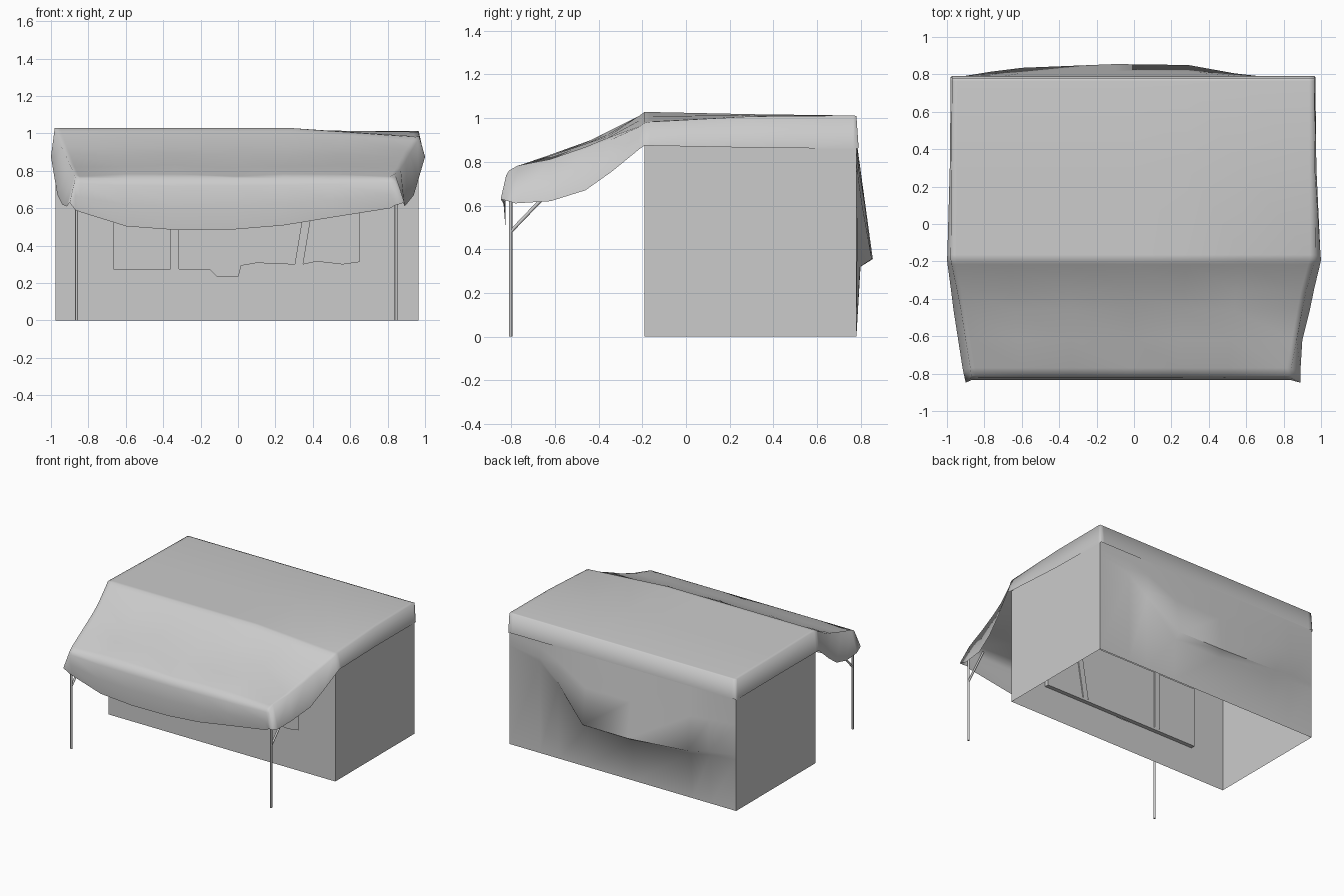
import bpy, bmesh, math
from mathutils import Vector

if "Cube" in bpy.data.objects:
    bpy.data.objects.remove(bpy.data.objects["Cube"])


def make(name, verts, faces, angle=180):
    me = bpy.data.meshes.new(name)
    ob = bpy.data.objects.new(name, me)
    bpy.context.collection.objects.link(ob)
    me.from_pydata([tuple(v) for v in verts], [], faces)
    bm = bmesh.new()
    bm.from_mesh(me)
    bmesh.ops.remove_doubles(bm, verts=bm.verts, dist=1e-4)
    bmesh.ops.recalc_face_normals(bm, faces=bm.faces)
    bm.to_mesh(me)
    bm.free()
    bpy.ops.object.select_all(action='DESELECT')
    bpy.context.view_layer.objects.active = ob
    ob.select_set(True)
    bpy.ops.object.shade_smooth_by_angle(angle=math.radians(angle))
    return ob


def sheets(name, grids, angle=180):
    """Join one or more vertex grids into a single surface."""
    verts, faces = [], []
    for rows in grids:
        o, n = len(verts), len(rows[0])
        verts += [v for row in rows for v in row]
        faces += [(o + r * n + c, o + r * n + c + 1, o + (r + 1) * n + c + 1, o + (r + 1) * n + c)
                  for r in range(len(rows) - 1) for c in range(n - 1)]
    return make(name, verts, faces, angle)


def rod(name, a, b, r=0.008):
    a, b = Vector(a), Vector(b)
    bpy.ops.mesh.primitive_cylinder_add(vertices=8, radius=r, depth=(b - a).length,
                                        location=(a + b) / 2)
    ob = bpy.context.object
    ob.name = name
    ob.rotation_euler = (b - a).to_track_quat('Z', 'Y').to_euler()
    bpy.ops.object.shade_smooth_by_angle(angle=math.radians(50))


L, R, F, B, WALL = -0.975, 0.965, -0.19, 0.78, 0.90
TOP = 0.70

# Front wall with a serving window that has an uneven lower edge; side walls, open underneath
edge = [(-0.665, 0.275), (-0.15, 0.275), (-0.11, 0.235), (0, 0.235), (0.015, 0.295),
        (0.1, 0.31), (0.34, 0.30), (0.42, 0.318), (0.56, 0.302), (0.65, 0.315)]
wl, wr = edge[0][0], edge[-1][0]


def panel(xa, xb, za, zb):
    return [[(xa, F, z), (xb, F, z)] for z in (za, zb)]


sheets("front_wall", [panel(L, wl, 0, TOP), panel(wr, R, 0, TOP), panel(L, R, TOP, WALL),
                      [[(x, F, 0) for x, z in edge], [(x, F, z) for x, z in edge]]], 30)
for name, x in (("left_wall", L), ("right_wall", R)):
    sheets(name, [[[(x, y, z) for y in (F, B)] for z in (0, WALL)]])

# Back wall with a loose fold bulging out and tucking under, flush at both ends
pts = [(L, B, 0.43), (-0.76, 0.815, 0.415), (-0.6, 0.835, 0.385), (-0.1, 0.855, 0.355),
       (0.29, 0.85, 0.355), (0.54, 0.805, 0.61), (0.7, 0.787, 0.74), (R, B, 0.80)]
sheets("back_wall", [[[(x, B, WALL) for x, y, z in pts],
                      [(x, (y + B) / 2, (z + WALL) / 2) for x, y, z in pts],
                      pts,
                      [(x, B + (y - B) * 0.25, z - 0.035) for x, y, z in pts],
                      [(x, B, 0) for x, y, z in pts]]], 60)

# Shallow window box set into the wall, closed at the back
x0, x1, z0, y1 = -0.685, 0.66, 0.235, F + 0.035
sheets("window_box", [
    [[(x, y, z) for x, z in ((x0, TOP), (x0, z0), (x1, z0), (x1, TOP), (x0, TOP))]
     for y in (F + 0.003, y1)],
    [[(x0, y1, z0), (x1, y1, z0)], [(x0, y1, TOP), (x1, y1, TOP)]]], 30)

# Two window bars, the right one leaning
for name, a, b in (("window_bar_left", -0.36, -0.36), ("window_bar_right", 0.295, 0.37)):
    ya, yb, w = F + 0.008, y1 + 0.008, 0.045
    sheets(name, [[[(x, ya, z), (x + w, ya, z), (x + w, yb, z), (x, yb, z), (x, ya, z)]
                   for x, z in ((a, 0.25), (b, TOP))]], 30)

# Cloth cover: cross-sections from back to front
# y, top height, left edge, right edge, left hem x, right hem x, hem y, hem height
sections = [(0.78, 1.01, -0.972, 0.964, -0.98, 0.97, 0.786, 0.86),
            (0.765, 1.012, -0.973, 0.965, -0.98, 0.97, 0.765, 0.86),
            (0.30, 1.018, -0.977, 0.967, -0.985, 0.975, 0.30, 0.865),
            (-0.165, 1.028, -0.98, 0.97, -0.998, 0.997, -0.165, 0.874),
            (-0.19, 1.028, -0.98, 0.97, -1.0, 1.0, -0.19, 0.875),
            (-0.215, 1.01, -0.975, 0.96, -0.997, 0.995, -0.215, 0.857),
            (-0.36, 0.93, -0.945, 0.92, -0.98, 0.965, -0.34, 0.755),
            (-0.46, 0.885, -0.925, 0.90, -0.965, 0.94, -0.46, 0.67),
            (-0.62, 0.825, -0.90, 0.87, -0.94, 0.90, -0.62, 0.62),
            (-0.77, 0.778, -0.875, 0.84, -0.915, 0.89, -0.78, 0.61),
            (-0.81, 0.76, -0.87, 0.84, -0.90, 0.89, -0.848, 0.63)]
us = [0, 0.015, 0.16, 0.32, 0.5, 0.65, 0.8, 0.985, 1]
right_dip = [0, 0, 0.01, 0.045, 0.05, 0.05, 0.03, 0.02, 0.01, 0, 0]
rows = []
for i, (y, z, xl, xr, hl, hr, hy, hz) in enumerate(sections):
    row = [(hl, hy, hz)]
    for k, u in enumerate(us):
        dip = right_dip[i] * max(0, (u - 0.65) / 0.35)
        sag = 0.008 * math.sin(k * 2.1 + i) if 5 < i < 10 else 0
        row.append((xl + (xr - xl) * u, y, z - dip + sag))
    rows.append(row + [(hr, hy, hz)])

# Hanging back hem and front valance
back = [rows[0][0]] + [(v[0], 0.79, 0.865) for v in rows[0][1:-1]] + [rows[0][-1]]
hem = [0.59, 0.58, 0.503, 0.483, 0.487, 0.508, 0.55, 0.60, 0.615]


def valance(y, t):
    return ([rows[-1][0]] + [(v[0], y, 0.76 + (h - 0.76) * t)
                             for v, h in zip(rows[-1][1:-1], hem)] + [rows[-1][-1]])


sheets("cloth_cover", [[back] + rows + [valance(-0.823, 0.15), valance(-0.835, 0.55),
                                        valance(-0.825, 1)]])

# Awning poles with diagonal braces
for side, x in (("left", -0.863), ("right", 0.846)):
    rod("pole_" + side, (x, -0.803, 0), (x, -0.803, 0.68))
    rod("brace_" + side, (x, -0.803, 0.48), (x, -0.64, 0.65))
